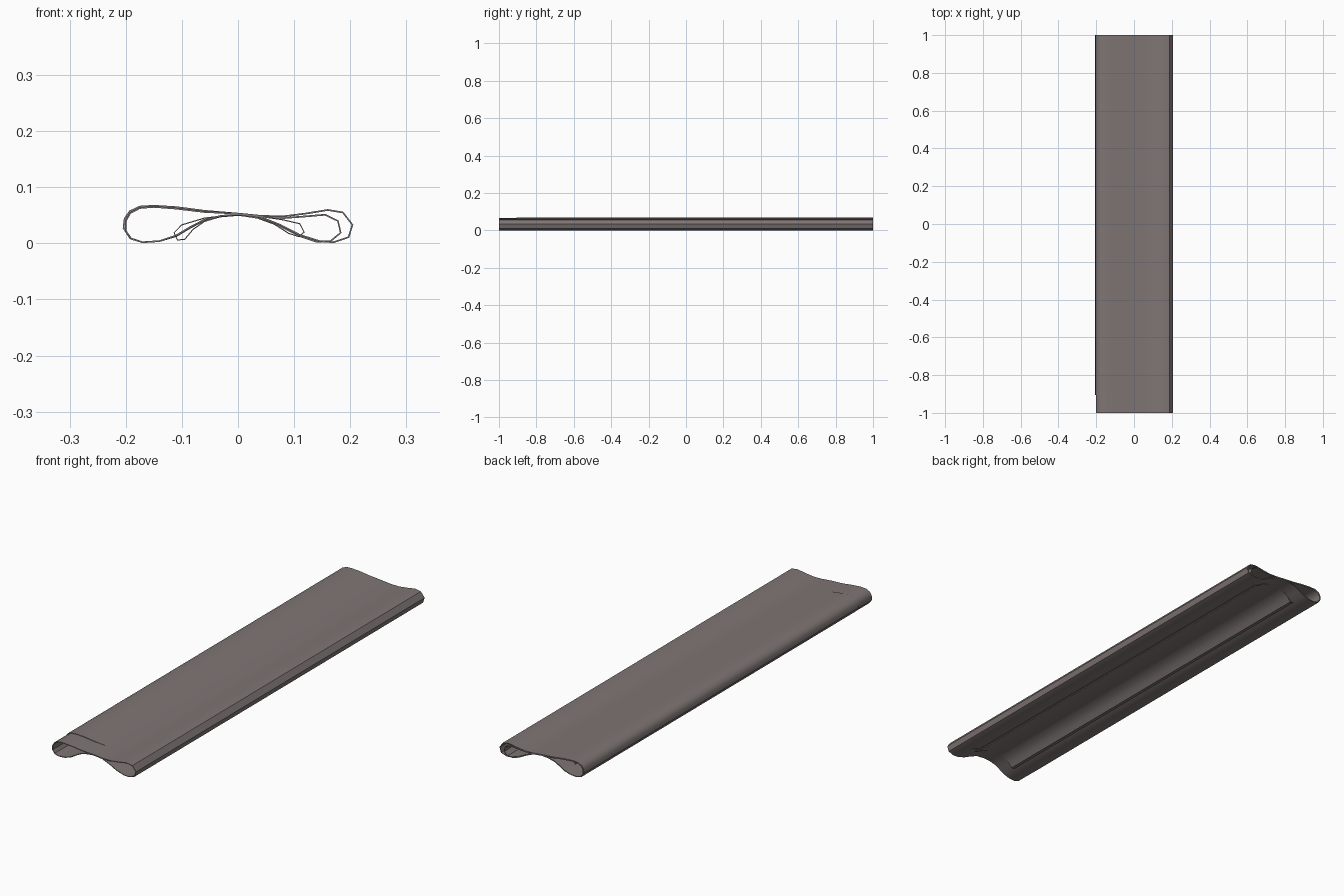
import bpy, bmesh

# one warm grey fabric colour
fabric = bpy.data.materials.new("warm_grey_fabric")
fabric.diffuse_color = (0.21, 0.18, 0.176, 1)


def sleeve(name, profile, y0, y1, thick=0.003):
    """Thin open-ended sleeve: closed cross-section (x, z) swept along y."""
    bm = bmesh.new()
    rings = [[bm.verts.new((x, y, z)) for x, z in profile] for y in (y0, y1)]
    n = len(profile)
    for i in range(n):
        j = (i + 1) % n
        bm.faces.new((rings[0][i], rings[0][j], rings[1][j], rings[1][i]))
    bmesh.ops.recalc_face_normals(bm, faces=bm.faces)
    me = bpy.data.meshes.new(name)
    bm.to_mesh(me)
    bm.free()
    me.materials.append(fabric)
    ob = bpy.data.objects.new(name, me)
    bpy.context.collection.objects.link(ob)
    mod = ob.modifiers.new("thickness", "SOLIDIFY")
    mod.thickness = thick
    mod.offset = 0
    bpy.ops.object.select_all(action="DESELECT")
    bpy.context.view_layer.objects.active = ob
    ob.select_set(True)
    bpy.ops.object.modifier_apply(modifier=mod.name)
    bpy.ops.object.shade_smooth_by_angle(angle=0.6)
    return ob


# outer fold, full length: top left to right, then back underneath
outer = [(0, .053), (.04, .049), (.08, .048), (.12, .053), (.16, .0595),
         (.187, .055), (.204, .033), (.197, .011), (.17, .002),
         (.145, .004), (.11, .015), (.075, .033), (.04, .047), (0, .0515),
         (-.03, .049), (-.06, .042), (-.085, .029), (-.11, .014),
         (-.14, .004), (-.17, .002), (-.19, .008), (-.2, .022), (-.2, .04),
         (-.192, .054), (-.175, .063), (-.15, .065), (-.11, .062), (-.06, .056)]
sleeve("outer_fold", outer, -1, 1)

# second fold, stops short of the front end
second = [(0, .053), (.04, .048), (.08, .045), (.12, .048), (.155, .051),
          (.178, .04), (.183, .019), (.165, .004), (.14, .003),
          (.11, .013), (.075, .031), (.04, .046), (0, .0505),
          (-.03, .048), (-.06, .041), (-.085, .028), (-.11, .013),
          (-.14, .004), (-.17, .002), (-.192, .009), (-.204, .027),
          (-.202, .044), (-.193, .057), (-.175, .0655), (-.15, .067),
          (-.11, .0645), (-.06, .058)]
sleeve("second_fold", second, -0.905, 1)

# small inner fold tucked under the middle
inner = [(0, .052), (.046, .047), (.08, .042), (.11, .035), (.118, .02),
         (.108, .012), (.09, .018), (.065, .034), (.035, .045), (0, .0505),
         (-.03, .048), (-.06, .039), (-.08, .025), (-.095, .007),
         (-.108, .006), (-.114, .019), (-.1, .033), (-.06, .045)]
sleeve("inner_fold", inner, -0.93, 0.93, 0.002)
